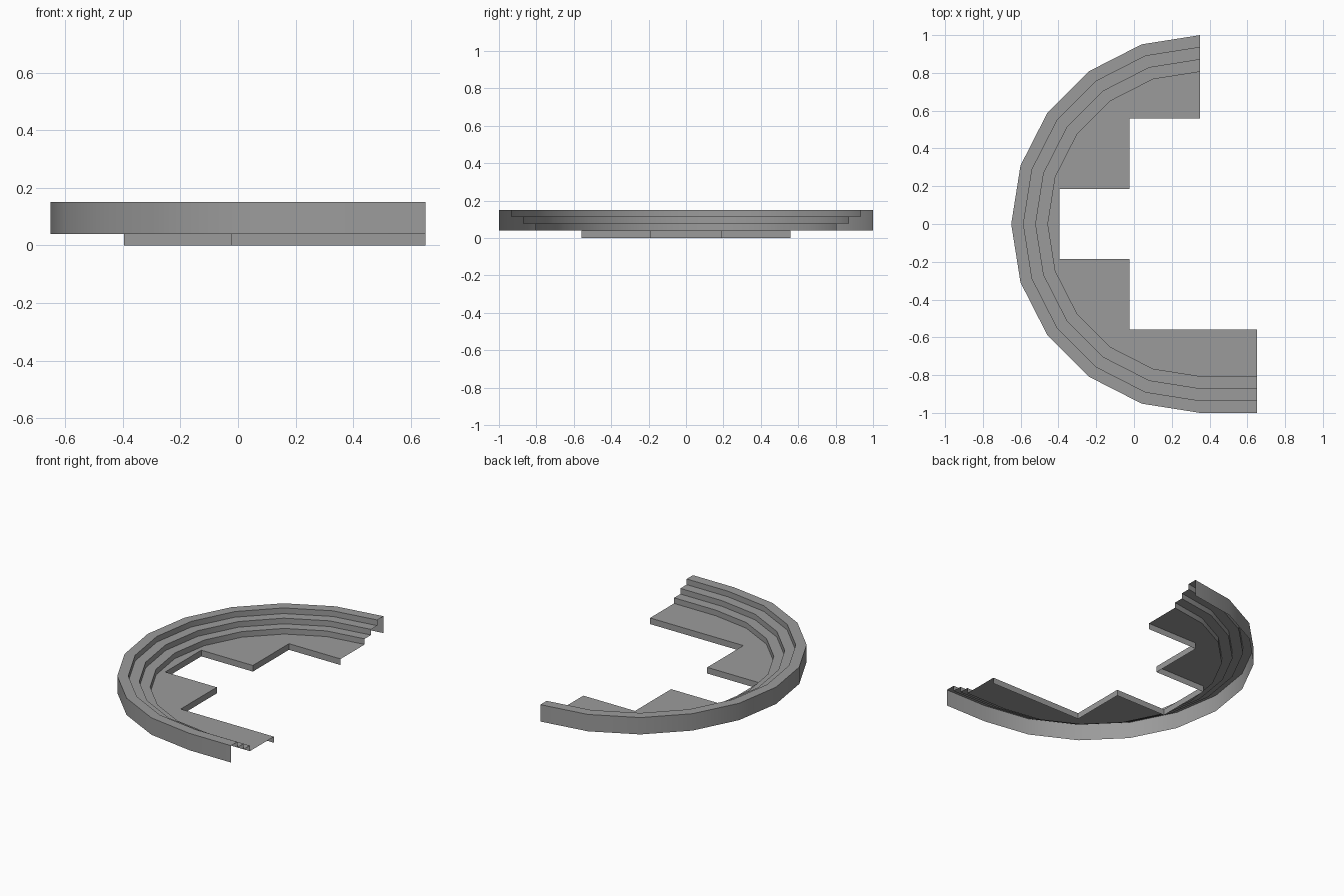
import bpy
import bmesh
import math

cube = bpy.data.objects.get("Cube")
if cube:
    bpy.data.objects.remove(cube, do_unlink=True)

CENTRE_X, END_X = 0.35, 0.65
FLOOR_Z, TOP_Z = 0.04, 0.15
SEGMENTS, STEPS = 10, 3
TREAD = 0.0647
RISE = (TOP_Z - FLOOR_Z) / STEPS
CELL = 0.372          # size of one notch
NOTCH_X = -0.395

grey = bpy.data.materials.new("grey")
grey.use_nodes = True
colour = (0.33, 0.33, 0.33, 1)
grey.diffuse_color = colour
grey.node_tree.nodes["Principled BSDF"].inputs["Base Color"].default_value = colour


def outline(radius):
    """Half circle from the back end round to the front, plus a straight run."""
    pts = []
    for i in range(SEGMENTS + 1):
        a = math.pi / 2 + math.pi * i / SEGMENTS
        pts.append((CENTRE_X + radius * math.cos(a), radius * math.sin(a)))
    return pts + [(END_X, -radius)]


def finish(name, bm, smooth):
    mesh = bpy.data.meshes.new(name)
    bm.to_mesh(mesh)
    bm.free()
    mesh.materials.append(grey)
    obj = bpy.data.objects.new(name, mesh)
    bpy.context.collection.objects.link(obj)
    if smooth:
        bpy.ops.object.select_all(action="DESELECT")
        obj.select_set(True)
        bpy.context.view_layer.objects.active = obj
        bpy.ops.object.shade_smooth_by_angle(angle=math.radians(30))


def sheet(name, rows, smooth=False):
    """Open surface joining successive rows of points."""
    bm = bmesh.new()
    rows = [[bm.verts.new(p) for p in row] for row in rows]
    for a, b in zip(rows, rows[1:]):
        for i in range(len(a) - 1):
            bm.faces.new((a[i], a[i + 1], b[i + 1], b[i]))
    finish(name, bm, smooth)


def at_height(pts, z):
    return [(x, y, z) for x, y in pts]


# Outer wall and stepped tiers, open at both ends and below
profile = [(1, FLOOR_Z)]
for i in range(STEPS):
    z = TOP_Z - i * RISE
    profile += [(1 - i * TREAD, z), (1 - (i + 1) * TREAD, z)]
inner = 1 - STEPS * TREAD
profile.append((inner, FLOOR_Z))
sheet("stepped_tiers", [at_height(outline(r), z) for r, z in profile], True)

# Notched inner edge, from the front end round to the back
near, far = CELL / 2, CELL * 1.5
mid_x = NOTCH_X + CELL
edge = [(END_X, -far), (mid_x, -far), (mid_x, -near), (NOTCH_X, -near),
        (NOTCH_X, near), (mid_x, near), (mid_x, far), (CENTRE_X, far)]

# Floor between the lowest tier and the notched edge
bm = bmesh.new()
bm.faces.new([bm.verts.new(p) for p in at_height(outline(inner) + edge, FLOOR_Z)])
finish("floor", bm, False)

# Skirt hanging from the notched edge
sheet("inner_skirt", [at_height(edge, 0), at_height(edge, FLOOR_Z)])
